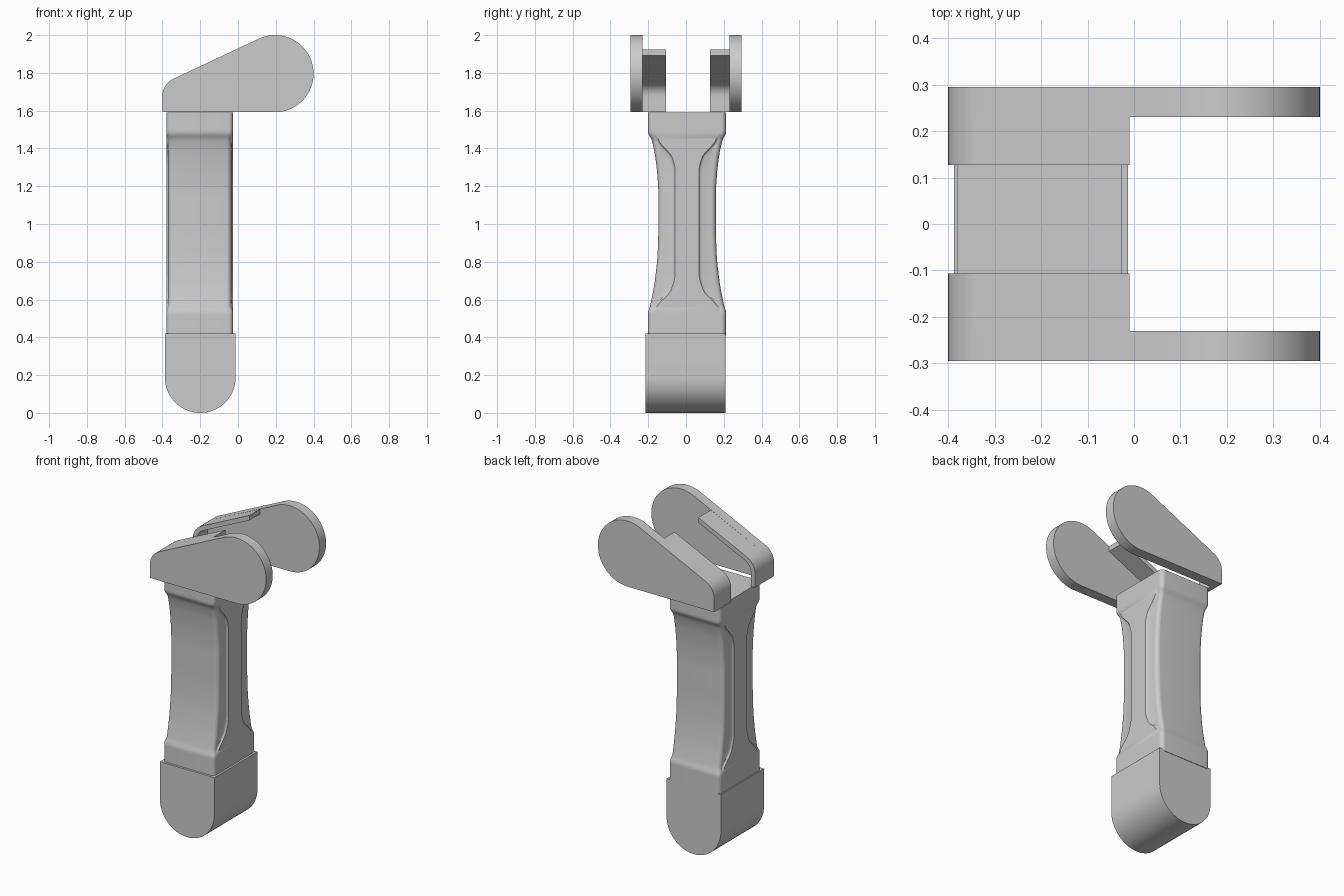
import bpy, bmesh, math
from mathutils import Vector

cube = bpy.data.objects.get("Cube")
if cube:
    bpy.data.objects.remove(cube)

grey = bpy.data.materials.new("plain grey")
grey.use_nodes = True
COLOUR = (0.6, 0.6, 0.6, 1)
grey.diffuse_color = COLOUR
grey.node_tree.nodes["Principled BSDF"].inputs["Base Color"].default_value = COLOUR


def finish(name, bm, angle=30):
    bmesh.ops.recalc_face_normals(bm, faces=bm.faces)
    mesh = bpy.data.meshes.new(name)
    bm.to_mesh(mesh)
    bm.free()
    mesh.materials.append(grey)
    ob = bpy.data.objects.new(name, mesh)
    bpy.context.scene.collection.objects.link(ob)
    bpy.ops.object.select_all(action='DESELECT')
    ob.select_set(True)
    bpy.context.view_layer.objects.active = ob
    bpy.ops.object.shade_smooth_by_angle(angle=math.radians(angle))
    return ob


def arc(cx, cz, r, start, end, steps):
    angles = [math.radians(start + (end - start) * i / steps) for i in range(steps + 1)]
    return [(cx + r * math.cos(a), cz + r * math.sin(a)) for a in angles]


def extrude_profile(name, profile, y0, y1):
    """Extrude an x-z outline along y."""
    bm = bmesh.new()
    face = bm.faces.new([bm.verts.new((x, y0, z)) for x, z in profile])
    new = bmesh.ops.extrude_face_region(bm, geom=[face])["geom"]
    bmesh.ops.translate(bm, vec=(0, y1 - y0, 0),
                        verts=[v for v in new if isinstance(v, bmesh.types.BMVert)])
    return finish(name, bm)


def interp(keys, z):
    """Smooth (monotone cubic) interpolation through (z, value) keys."""
    def slope(i):
        if i in (0, len(keys) - 1):
            return 0
        a = (keys[i][1] - keys[i - 1][1]) / (keys[i][0] - keys[i - 1][0])
        b = (keys[i + 1][1] - keys[i][1]) / (keys[i + 1][0] - keys[i][0])
        return 0 if a * b <= 0 else 2 * a * b / (a + b)
    for i in range(len(keys) - 1):
        (z0, v0), (z1, v1) = keys[i], keys[i + 1]
        if z <= z1:
            h, t = z1 - z0, max(0, (z - z0) / (z1 - z0))
            return (v0 * (1 + 2 * t) * (1 - t) ** 2 + v1 * t * t * (3 - 2 * t)
                    + h * t * (1 - t) * (slope(i) * (1 - t) - slope(i + 1) * t))
    return keys[-1][1]


# Foot: block with a rounded underside
extrude_profile("foot", arc(-0.2, 0.187, 0.187, 180, 360, 40) + [(-0.013, 0.42), (-0.387, 0.42)],
                -0.215, 0.21)

# Handle: lofted grip, waisted front and back, with scoops wrapping onto its sides
DEPTH = [(0.41, .207), (0.53, .207), (0.56, .198), (0.62, .185), (0.7, .171), (0.85, .156),
         (1.0, .152), (1.15, .152), (1.25, .157), (1.37, .171), (1.45, .19), (1.485, .207), (1.59, .207)]
EDGE = [(0.41, .175), (0.53, .175), (0.57, .155), (0.65, .085), (0.74, .063), (1.0, .063),
        (1.28, .063), (1.35, .078), (1.43, .143), (1.485, .175), (1.59, .175)]
STEP = [(0.41, 0), (0.53, 0), (0.57, .01), (1.44, .01), (1.485, 0), (1.59, 0)]
CX, CY, HALF = -0.2025, 0.006, 0.177


def section(z):
    d, b, s = interp(DEPTH, z), interp(EDGE, z), interp(STEP, z)
    r = 0.026
    b = min(b, d - r - 0.012)
    side = HALF - s
    quarter = [(HALF, b), (HALF - s * .35, b + .003), (HALF - s * .8, b + .008), (side, b + .012)]
    quarter += arc(side - r, d - r, r, 0, 90, 8)
    half = quarter + [(-x, y) for x, y in reversed(quarter)]
    ring = half + [(-x, -y) for x, y in half]
    return [Vector((CX + x, CY + y, z)) for x, y in ring]


bm = bmesh.new()
rings = []
levels = 100
for i in range(levels + 1):
    rings.append([bm.verts.new(p) for p in section(0.41 + 1.18 * i / levels)])
for low, high in zip(rings, rings[1:]):
    for j in range(len(low)):
        k = (j + 1) % len(low)
        bm.faces.new((low[j], low[k], high[k], high[j]))
bm.faces.new(rings[0])
bm.faces.new(rings[-1])
finish("handle", bm, 35)

# Cheek plates: teardrop outline with a large round nose
BASE, SLOPE = 1.592, math.tan(math.radians(25))
nose = arc(0.196, 1.796, 0.204, -90, 115, 48)
heel = arc(-0.3, 1.678, 0.1, 115, 180, 14)
plate = nose + heel + [(-0.4, BASE)]
extrude_profile("front_plate", plate, -0.295, -0.23)
extrude_profile("back_plate", plate, 0.23, 0.295)

# Rims: thin lips following the sloped top and heel of each plate
END = -0.01
top_z = heel[0][1] + (END - heel[0][0]) * SLOPE
inner = arc(-0.3, 1.678, 0.072, 180, 115, 14)
inner_z = inner[-1][1] + (END - inner[-1][0]) * SLOPE
rim = [(END, top_z)] + heel + [(-0.4, BASE), (-0.372, BASE)] + inner + [(END, inner_z)]
extrude_profile("front_rim", rim, -0.232, -0.107)
extrude_profile("back_rim", rim, 0.127, 0.232)
